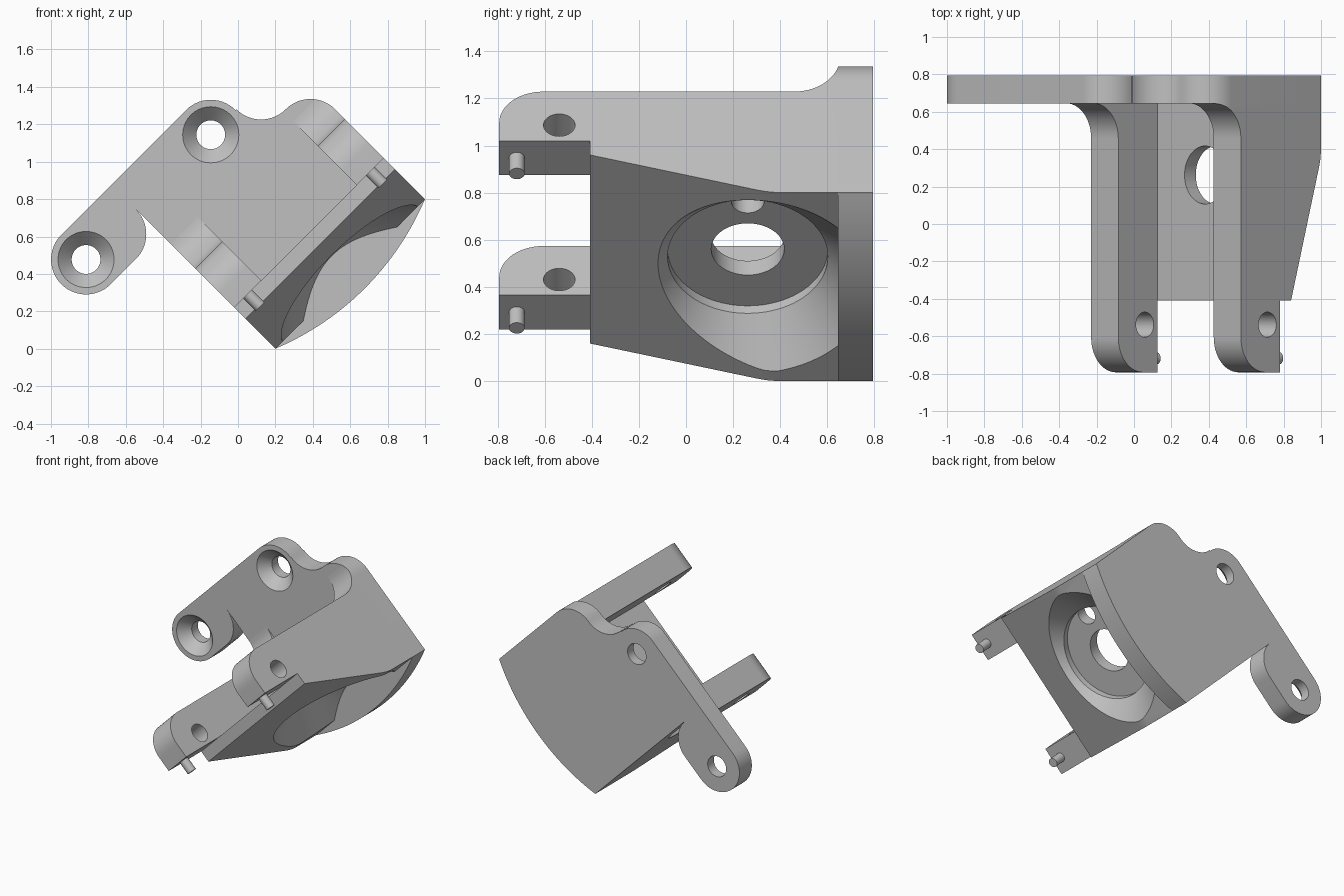
import bpy, bmesh
from math import sin, cos, radians, pi
from mathutils import Matrix

cube = bpy.data.objects.get("Cube")
if cube:
    bpy.data.objects.remove(cube, do_unlink=True)

grey = bpy.data.materials.new("plain grey")
grey.use_nodes = True
GREY = (0.53, 0.53, 0.53, 1)
grey.diffuse_color = GREY
grey.node_tree.nodes["Principled BSDF"].inputs["Base Color"].default_value = GREY

# The bracket is built upright in (u, y, w), then tilted about the y axis
TILT = Matrix.Rotation(radians(-45), 4, "Y")
U0, U1 = 0.141, 1.273          # lower and upper side of the body
FRONT, PLATE, BACK = -0.793, 0.645, 0.793
R = 0.187                      # common rounding radius
ARM = 0.205                    # arm thickness
DECK = 0.17                    # height of the floor's upper face


def place(axis, a, b, h):
    return {"U": (h, a, b), "Y": (a, h, b), "W": (a, b, h)}[axis]


def arc(ca, cb, r, start, end, n=14):
    angles = [radians(start + (end - start) * i / n) for i in range(n + 1)]
    return [(ca + r * cos(t), cb + r * sin(t)) for t in angles]


def finish(name, bm):
    bmesh.ops.remove_doubles(bm, verts=bm.verts, dist=1e-5)
    bmesh.ops.recalc_face_normals(bm, faces=bm.faces)
    mesh = bpy.data.meshes.new(name)
    bm.to_mesh(mesh)
    bm.free()
    mesh.materials.append(grey)
    obj = bpy.data.objects.new(name, mesh)
    bpy.context.collection.objects.link(obj)
    return obj


def prism(name, outline, axis, low, high):
    """Extrude a closed outline along an axis."""
    bm = bmesh.new()
    rings = [[bm.verts.new(place(axis, a, b, h)) for a, b in outline] for h in (low, high)]
    for ring in rings:
        bm.faces.new(ring)
    for i in range(len(outline)):
        bm.faces.new((rings[0][i - 1], rings[0][i], rings[1][i], rings[1][i - 1]))
    return finish(name, bm)


def lathe(name, profile, axis, a, b, steps=64):
    """Turn a (radius, height) profile about an axis through (a, b)."""
    bm = bmesh.new()
    rings = []
    for r, h in profile:
        rings.append([bm.verts.new(place(axis, a + r * cos(2 * pi * i / steps),
                                         b + r * sin(2 * pi * i / steps), h))
                      for i in range(steps)])
    bm.faces.new(rings[0])
    bm.faces.new(rings[-1])
    for low, high in zip(rings, rings[1:]):
        for i in range(steps):
            bm.faces.new((low[i - 1], low[i], high[i], high[i - 1]))
    return finish(name, bm)


def boolean(obj, tool, operation="DIFFERENCE"):
    tool.hide_render = True
    mod = obj.modifiers.new("cut", "BOOLEAN")
    mod.object, mod.operation, mod.solver = tool, operation, "EXACT"
    bpy.context.view_layer.objects.active = obj
    bpy.ops.object.modifier_apply(modifier=mod.name)
    bpy.data.objects.remove(tool, do_unlink=True)


# Back plate: bowed lower edge, rounded lugs, hollow corners
outline = (arc(0.707, 1.26, 1.511, 248, 292, 32)
           + arc(U1 - R, 0.538, R, 0, 90)
           + arc(U1 - R, 0.912, R, 270, 180)
           + arc(0.706, 0.912, R, 0, 90)
           + arc(-0.237, 0.912, R, 90, 270, 28)
           + arc(U0 - R, 0.912, R, 270, 360))
outline[0], outline[32] = (U0, -0.141), (U1, -0.141)
plate = prism("back_plate", outline, "Y", PLATE, BACK)
for u in (-0.237, 0.706):
    sink = [(0.17, PLATE - 0.02), (0.15, PLATE), (0.077, PLATE + 0.075), (0.077, 1)]
    boolean(plate, lathe("countersink", sink, "Y", u, 0.912))
parts = [plate]

# Two arms: blended into the plate, rounded at the front, drilled across
arm_side = ([(PLATE, DECK)]
            + arc(PLATE - R, 0.465 + R, R, 0, -90)
            + arc(FRONT + R, 0.465 - R, R, 90, 180)
            + [(FRONT, DECK)])
for side, low, high in (("lower", U0 - 0.01, U0 + ARM), ("upper", U1 - ARM, U1 + 0.01)):
    arm = prism(side + "_arm", arm_side, "U", low, high)
    boolean(arm, prism("trim", outline, "Y", -1, 1), "INTERSECT")
    boolean(arm, lathe("arm_hole", [(0.067, low - 0.1), (0.067, high + 0.1)], "U", -0.538, 0.264))
    mid = U0 + ARM / 2 if side == "lower" else U1 - ARM / 2
    peg = lathe(side + "_peg", [(0.033, 0.075), (0.033, DECK + 0.02)], "W", mid, -0.718, 32)
    parts += [arm, peg]

# Floor: wedge that thickens towards the plate
wedge = [(-0.408, DECK), (-0.408, 0.085), (0.3, -0.125), (0.34, -0.135),
         (0.39, -0.141), (PLATE, -0.141), (PLATE, DECK)]
floor = prism("floor", wedge, "U", U0, U1)

# Flared recess with a centre hole, and a small hole beside it
recess = [(0.155, 0.3), (0.155, 0.085), (0.34, 0.085), (0.34, 0.04), (0.58, -0.2)]
boolean(floor, lathe("recess", recess, "W", 0.707, 0.262, 96))
boolean(floor, lathe("small_hole", [(0.07, 0.06), (0.07, 0.2)], "W", 0.995, 0.262))
parts.append(floor)

# Tilt everything into its final pose and smooth the curved faces
bpy.ops.object.select_all(action="DESELECT")
for part in parts:
    part.data.transform(TILT)
    part.select_set(True)
bpy.context.view_layer.objects.active = floor
bpy.ops.object.shade_smooth_by_angle(angle=radians(30))
